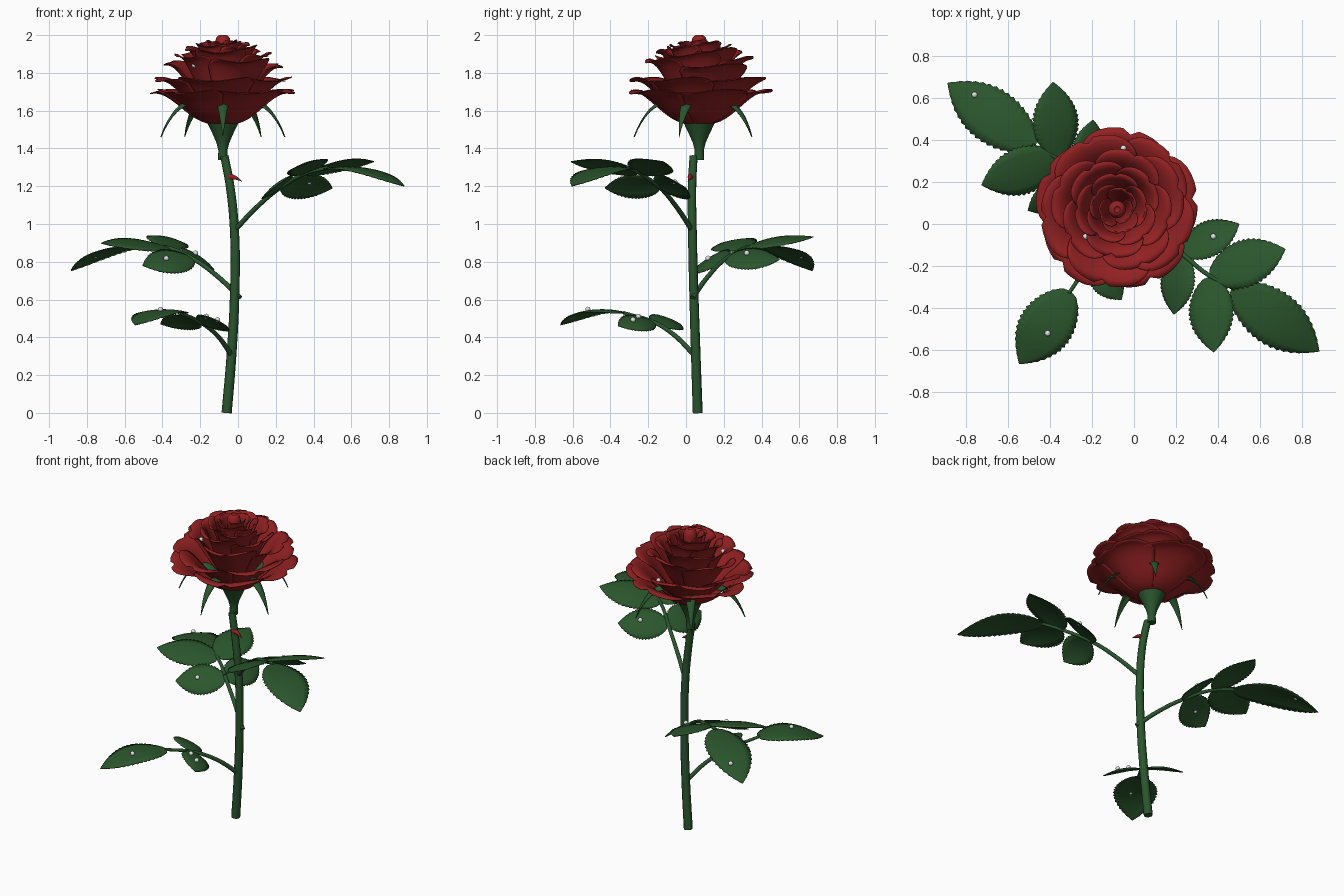
import bpy, bmesh
from math import sin, cos, pi, radians
from mathutils import Vector, Matrix

old = bpy.data.objects.get("Cube")
if old:
    bpy.data.objects.remove(old, do_unlink=True)


def material(name, colour):
    m = bpy.data.materials.new(name)
    m.use_nodes = True
    m.diffuse_color = (*colour, 1)
    m.node_tree.nodes["Principled BSDF"].inputs["Base Color"].default_value = (*colour, 1)
    return m


RED = material("petal red", (0.29, 0.015, 0.016))
LEAF = material("leaf green", (0.024, 0.093, 0.025))
STEM = material("stem green", (0.023, 0.092, 0.027))
DEW = material("dew white", (0.75, 0.77, 0.78))
AXIS = Vector((-0.08, 0.07, 0))     # vertical axis of the flower


def finish(obj, mat):
    obj.data.materials.clear()
    obj.data.materials.append(mat)
    bpy.ops.object.select_all(action="DESELECT")
    obj.select_set(True)
    bpy.context.view_layer.objects.active = obj
    bpy.ops.object.shade_smooth_by_angle(angle=radians(50))


def sheets(name, fns, nu, nv, mat, thick=0.0):
    """Join surfaces f(u in -1..1, v in 0..1) into one object."""
    bm = bmesh.new()
    for f in fns:
        rows = [[bm.verts.new(f(2 * i / nu - 1, j / nv)) for i in range(nu + 1)]
                for j in range(nv + 1)]
        for a, b in zip(rows, rows[1:]):
            for i in range(nu):
                bm.faces.new((a[i], a[i + 1], b[i + 1], b[i]))
    bmesh.ops.remove_doubles(bm, verts=bm.verts, dist=0.0002)
    bmesh.ops.recalc_face_normals(bm, faces=bm.faces)
    me = bpy.data.meshes.new(name)
    bm.to_mesh(me)
    bm.free()
    obj = bpy.data.objects.new(name, me)
    bpy.context.collection.objects.link(obj)
    if thick:
        mod = obj.modifiers.new("thickness", "SOLIDIFY")
        mod.thickness = thick
        mod.offset = 0
    finish(obj, mat)


def tube(name, points, r0, r1, mat):
    cu = bpy.data.curves.new(name, "CURVE")
    cu.dimensions = "3D"
    cu.bevel_depth = 1
    cu.bevel_resolution = 3
    cu.use_fill_caps = True
    cu.resolution_u = 8
    sp = cu.splines.new("BEZIER")
    sp.bezier_points.add(len(points) - 1)
    for i, (bp, p) in enumerate(zip(sp.bezier_points, points)):
        bp.co = p
        bp.handle_left_type = bp.handle_right_type = "AUTO"
        bp.radius = r0 + (r1 - r0) * i / (len(points) - 1)
    obj = bpy.data.objects.new(name, cu)
    bpy.context.collection.objects.link(obj)
    bpy.ops.object.select_all(action="DESELECT")
    obj.select_set(True)
    bpy.context.view_layer.objects.active = obj
    bpy.ops.object.convert(target="MESH")
    finish(bpy.context.object, mat)


def dewdrop(p):
    bpy.ops.mesh.primitive_uv_sphere_add(segments=12, ring_count=8, radius=0.014, location=p)
    bpy.context.object.name = "dewdrop"
    finish(bpy.context.object, DEW)


def bezier(p, t):
    w = 1 - t
    return w**3 * p[0] + 3 * w * w * t * p[1] + 3 * w * t * t * p[2] + t**3 * p[3]


def lathe(profile):
    def f(u, v):
        x = v * (len(profile) - 1)
        i = min(int(x), len(profile) - 2)
        (ra, za), (rb, zb) = profile[i], profile[i + 1]
        r, z = ra + (rb - ra) * (x - i), za + (zb - za) * (x - i)
        return AXIS + Vector((r * cos(pi * u), r * sin(pi * u), z))
    return f


# Stem, thorn and flower base
tube("stem", [(-0.06, 0.062, 0), (-0.035, 0.052, 0.3), (-0.018, 0.042, 0.62), (-0.018, 0.034, 0.95),
              (-0.042, 0.032, 1.2), (-0.072, 0.04, 1.36)], 0.027, 0.022, STEM)
tube("thorn", [(-0.05, 0.028, 1.25), (-0.015, 0.02, 1.245), (0.022, 0.01, 1.225)], 0.02, 0.001, RED)
base = [(0, 1.34), (0.026, 1.34), (0.024, 1.39), (0.034, 1.43), (0.056, 1.48), (0.08, 1.53),
        (0.1, 1.57), (0, 1.57)]
sheets("flower_base", [lathe(base)], 24, len(base) - 1, STEM)


# Sepals: arching blades folded along the middle
def sepal(ang):
    p = [Vector(q) for q in ((0.08, 1.54), (0.12, 1.71), (0.26, 1.69), (0.345, 1.46))]

    def f(u, v):
        r, z = bezier(p, v)
        side = u * 0.044 * min(1, 0.7 + 2 * v) * (1 - v**2)
        z -= 0.55 * abs(side) * min(1, 3 * v)
        return AXIS + Vector((r * cos(ang) - side * sin(ang), r * sin(ang) + side * cos(ang), z))
    return f


sheets("sepals", [sepal(radians(72 * k - 90)) for k in range(5)], 4, 14, STEM, 0.006)


# Petals: each is a bowl-shaped sector with rounded corners and a nicked tip
def petal(ang, half, R, top):
    z0 = 1.53 + 0.45 * (top - 1.7)
    p = [Vector(q) for q in ((0.3 * min(R, 0.15), z0), (0.48 * R, z0), (0.68 * R, top + 0.03), (R, top))]

    def f(u, v):
        v *= 1 - 0.27 * u**4 - (0.07 if abs(u) < 0.02 else 0) * v**8
        r, z = bezier(p, v)
        r *= 1 + 0.05 * u
        z += 0.012 * v * v * sin(4 * u + ang) * min(1, R / 0.2)
        a = ang + u * half
        return AXIS + Vector((r * cos(a), r * sin(a), z))
    return f


# Two open outer rings, then a golden-angle spiral over a dome
for name, first, R, top in (("outer_petals", 8, 0.385, 1.7), ("second_petals", 42, 0.365, 1.765)):
    sheets(name, [petal(radians(first + 72 * k), radians(46), R, top) for k in range(5)],
           16, 12, RED, 0.004)
COUNT = 19
heart = []
for k in range(COUNT):
    t = k / (COUNT - 1)
    R = 0.325 - 0.25 * t
    top = 1.695 + 0.28 * (1 - (R / 0.395)**2)**0.6
    heart.append(petal(radians(20 + 137.5 * k), radians(46 + 28 * t * t), R, top))
sheets("heart_petals", heart, 16, 12, RED, 0.004)
bud = [(0.02, 1.75), (0.042, 1.88), (0.042, 1.96), (0.036, 1.985), (0.025, 1.998), (0.015, 2.0), (0, 1.985)]
sheets("flower_bud", [lathe(bud)], 20, len(bud) - 1, RED)


# Serrated leaflet from base to tip; its blade is spread along the direction across
def leaflet(start, tip, half, across, arch):
    d = tip - start
    side = (across - d * (across.dot(d) / d.length_squared)).normalized()
    up = side.cross(d).normalized()
    if up.z < 0:
        up = -up

    def f(u, v):
        w = half * v**0.5 * (1 - v**2.2) / 0.555
        if abs(u) > 0.99:
            w *= 1 + 0.08 * ((v * 48 % 3) / 2 - 0.5)
        lift = arch * sin(pi * v) - 0.014 * u * u * w / half
        return start + d * v + side * (u * w) + up * lift
    return f


def leaf(name, turn, petiole, blades, drops):
    """First blade is the level end leaflet; the others share the slope of the stalk."""
    pts = [turn(Vector(p)) for p in petiole]
    tube(name + "_petiole", pts, 0.014, 0.009, STEM)
    fns = []
    for i, (a, b, w) in enumerate(blades):
        a, b = turn(Vector(a)), turn(Vector(b))
        across = pts[2] - pts[1] if i >= len(blades) - 2 else pts[-1] - pts[-3]
        if i == 0:
            across = (b - a).cross(Vector((0, 0, 1)))
        fns.append(leaflet(a, b, w, across, 0.02 if i else 0.045))
    sheets(name + "_leaflets", fns, 6, 48, LEAF, 0.004)
    for i, u, v in drops:
        dewdrop(fns[i](u, v) + Vector((0, 0, 0.008)))


stalk = [(-0.015, 0.03, 0.97), (0.1, -0.05, 1.09), (0.22, -0.135, 1.19), (0.35, -0.24, 1.265),
         (0.48, -0.31, 1.3)]
outer, inner = (0.36, -0.25, 1.27), (0.23, -0.14, 1.195)
blades = [((0.465, -0.3, 1.295), (0.88, -0.605, 1.2), 0.128), (outer, (0.72, -0.12, 1.33), 0.115),
          (outer, (0.38, -0.61, 1.33), 0.11), (inner, (0.5, 0, 1.19), 0.105),
          (inner, (0.19, -0.43, 1.19), 0.1)]


# The middle leaf is the upper leaf turned half round and lowered
def turned(p):
    q = Matrix.Rotation(pi, 3, "Z") @ p
    return q + Vector((-0.005, 0.065, -0.36 - 0.1 * max(p.x, 0)))


def straight(p):
    return p


leaf("upper_leaf", straight, stalk, blades, [(3, 0.1, 0.55)])
leaf("middle_leaf", turned, stalk, blades, [(0, 0.3, 0.72), (3, 0.0, 0.55), (4, 0.2, 0.4)])
fork = (-0.2, -0.17, 0.48)
leaf("lower_leaf", straight,
     [(-0.03, 0.05, 0.3), (-0.11, -0.06, 0.41), fork, (-0.31, -0.33, 0.53)],
     [((-0.3, -0.32, 0.53), (-0.545, -0.665, 0.465), 0.128), (fork, (-0.06, -0.36, 0.46), 0.09),
      (fork, (-0.41, -0.03, 0.47), 0.09)],
     [(0, -0.2, 0.52), (1, 0.0, 0.6), (1, 0.4, 0.35)])

# Dew resting on the petals
bpy.context.view_layer.update()
graph = bpy.context.evaluated_depsgraph_get()
spots = [bpy.context.scene.ray_cast(graph, (x, y, 3), (0, 0, -1))[1].copy()
         for x, y in ((-0.05, 0.36), (-0.23, -0.06))]
for spot in spots:
    dewdrop(spot + Vector((0, 0, 0.006)))
